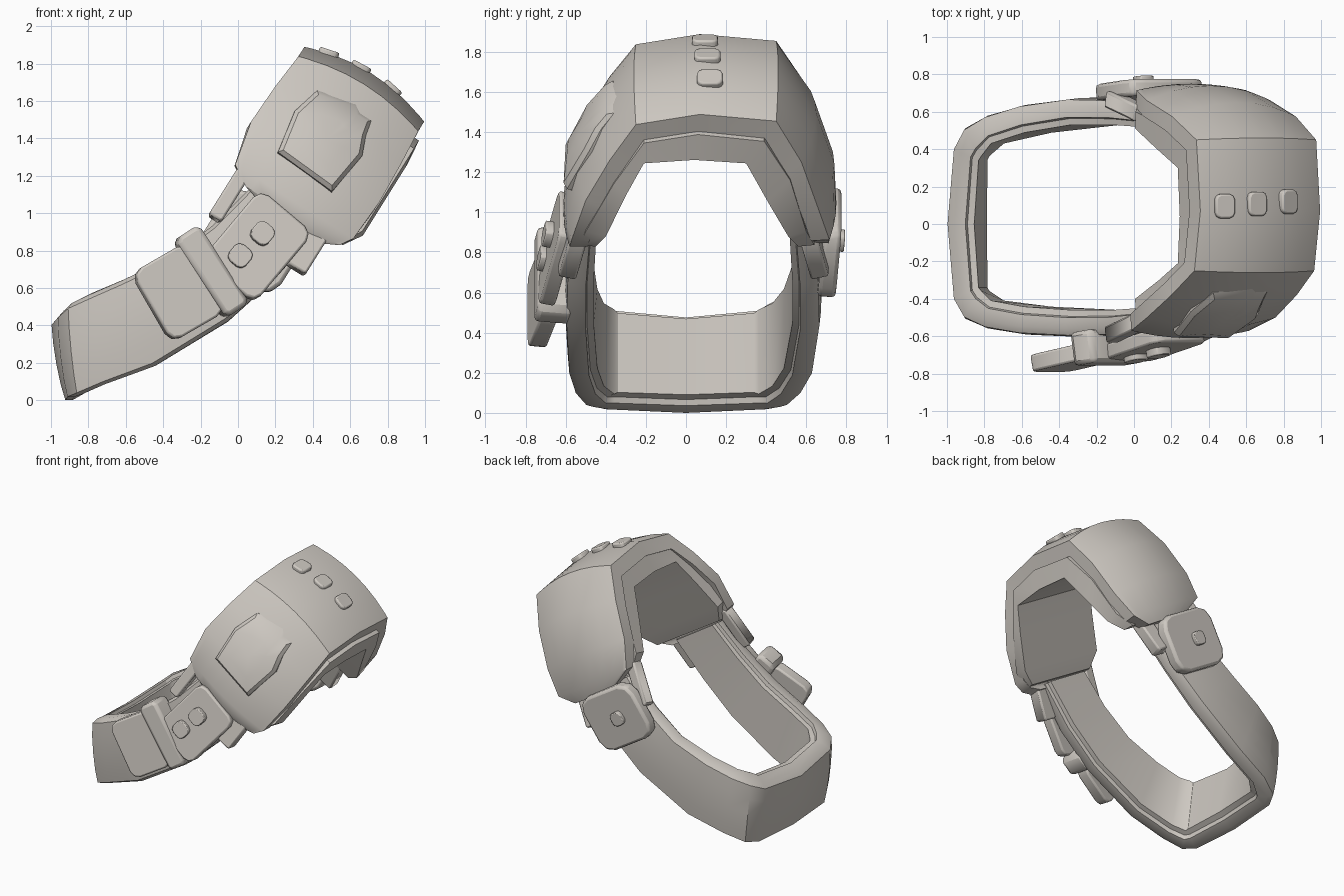
import bpy, bmesh
from math import sin, cos, radians
from mathutils import Vector, Matrix

old = bpy.data.objects.get("Cube")
if old:
    bpy.data.objects.remove(old, do_unlink=True)

grey = bpy.data.materials.new("warm_grey")
grey.use_nodes = True
COLOUR = (0.62, 0.585, 0.54, 1)
grey.diffuse_color = COLOUR
grey.node_tree.nodes["Principled BSDF"].inputs["Base Color"].default_value = COLOUR

TILT = radians(58)


def tilted(y, a, b):
    """Point from depth y, distance a along the tilted axis and b across it."""
    return Vector((a * cos(TILT) + b * sin(TILT), y, a * sin(TILT) - b * cos(TILT)))


def finish(name, bm, bevel=0):
    bmesh.ops.recalc_face_normals(bm, faces=bm.faces)
    me = bpy.data.meshes.new(name)
    bm.to_mesh(me)
    bm.free()
    me.materials.append(grey)
    ob = bpy.data.objects.new(name, me)
    bpy.context.collection.objects.link(ob)
    bpy.ops.object.select_all(action="DESELECT")
    ob.select_set(True)
    bpy.context.view_layer.objects.active = ob
    bpy.ops.object.shade_smooth_by_angle(angle=radians(32))
    if bevel:
        mod = ob.modifiers.new("soft_edges", "BEVEL")
        mod.width = bevel
        mod.segments = 2


def loft(name, sections):
    """Skin closed cross-sections and cap both ends."""
    bm = bmesh.new()
    rings = [[bm.verts.new(p) for p in s] for s in sections]
    n = len(rings[0])
    for r, s in zip(rings, rings[1:]):
        for i in range(n):
            j = (i + 1) % n
            bm.faces.new((r[i], r[j], s[j], s[i]))
    bm.faces.new(rings[0])
    bm.faces.new(rings[-1])
    finish(name, bm)


def plate(name, loc, size, across, along, cut, bevel):
    """Plate with clipped corners; size is across, along, thick."""
    bm = bmesh.new()
    bmesh.ops.create_cube(bm, size=1)
    bmesh.ops.scale(bm, vec=size, verts=bm.verts)
    edges = [e for e in bm.edges
             if abs(e.verts[0].co.z - e.verts[1].co.z) > size[2] / 2]
    bmesh.ops.bevel(bm, geom=edges, offset=cut, segments=2, profile=0.5, affect="EDGES")
    rot = Matrix((across, along, across.cross(along))).transposed().to_4x4()
    bm.transform(Matrix.Translation(loc) @ rot)
    finish(name, bm, bevel)


def block(name, loc, size, angle, lean, cut, bevel=0.012):
    """Plate on the front or back, turned by angle and leaning in depth."""
    c, s = cos(radians(angle)), sin(radians(angle))
    plate(name, loc, size, Vector((s, 0, -c)), Vector((c, lean, s)).normalized(), cut, bevel)


# Head shell: depth, along, left edge, right edge, bulge in depth, bulge along
HEAD = [
    (-.57, .95, -.42, -.06, -.02, 0), (-.58, .99, -.57, .02, -.03, 0),
    (-.57, 1.06, -.68, .065, -.04, 0), (-.50, 1.30, -.73, .08, -.055, .02),
    (-.38, 1.53, -.72, .07, -.045, .04), (-.25, 1.73, -.70, .055, -.01, .06),
    (.07, 1.79, -.70, .055, 0, .07), (.45, 1.75, -.70, .055, .01, .06),
    (.575, 1.52, -.71, .07, .075, .04), (.66, 1.25, -.70, .08, .08, .02),
    (.715, 1.05, -.64, .05, .035, 0), (.71, .96, -.44, -.06, .02, 0)]


def head_section(y, a, left, right, dy, da):
    steps = [-1, -.9, -.6, -.3, 0, .3, .6, .9, 1]
    mid, half = (left + right) / 2, (right - left) / 2
    pts = [tilted(y + dy * (1 - v * v), a + da * (1 - v * v), mid + half * v)
           for v in steps]
    iy, ia = .06 + (y - .06) * .86, 1 + (a - 1) * .86
    return pts + [tilted(iy, ia, mid + half * v) for v in (1, -1)]


loft("head_shell", [head_section(*s) for s in HEAD])

# Lining under the shell, reaching slightly past its lower edge
LINING = [(-.53, 1.0, -.45, 1.0), (-.50, 1.12, -.40, 1.1), (-.36, 1.40, -.30, 1.34),
          (-.21, 1.64, -.21, 1.53), (.06, 1.69, .04, 1.55), (.39, 1.65, .30, 1.53),
          (.52, 1.42, .41, 1.3), (.60, 1.12, .51, 1.1), (.64, 1.0, .56, 1.0)]


def lining_section(oy, oa, iy, ia):
    left, right = (-.69, .085) if oa > 1.05 else (-.6, .02)
    return [tilted(oy, oa, left), tilted(oy, oa, right),
            tilted(iy, ia, right + .015), tilted(iy, ia, left + .01)]


loft("head_lining", [lining_section(*s) for s in LINING])

# Strap: outer upper edge, outer lower edge, depth, inward offset
STRAP = [
    ((.06, 1.13), (.42, .9), .59, (0, .11, 0)),
    ((-.14, .93), (.19, .64), .625, (0, .13, 0)),
    ((-.37, .76), (-.06, .42), .63, (.01, .135, 0)),
    ((-.62, .64), (-.45, .18), .605, (.02, .14, .01)),
    ((-.80, .56), (-.72, .08), .56, (.03, .14, .02)),
    ((-.91, .51), (-.86, .02), .5, (.09, .14, .04)),
    ((-.965, .46), (-.91, 0), .4, (.13, .06, .07)),
    ((-1, .42), (-.92, -.02), 0, (.14, 0, .08))]
# Across position and depth (0 inner, 1 outer) of the strap's cross-section
PROFILE = [(-.86, 0), (-.88, .25), (-1, .3), (-1, .75), (-.92, 1), (-.5, 1.06), (0, 1.08),
           (.5, 1.06), (.92, 1), (1, .75), (1, .3), (.88, .25), (.86, 0)]


def strap_section(upper, lower, depth, inward, side):
    pts = []
    up, low = (Vector((p[0], -depth, p[1])) for p in (upper, lower))
    shift = .035 * min(1, max(0, (upper[0] + .95) / .5))
    for v, n in PROFILE:
        p = up.lerp(low, (v + 1) / 2) + Vector(inward) * (1 - n)
        pts.append(Vector((max(p.x, -1), p.y * side + shift, max(p.z, 0))))
    return pts


loft("strap", [strap_section(*s, 1) for s in STRAP]
     + [strap_section(*s, -1) for s in STRAP[-2::-1]])

# Raised emblem plate following the front of the head
OUTLINE = [(.42, 1.65), (.63, 1.58), (.65, 1.53), (.71, 1.49), (.68, 1.41),
           (.66, 1.30), (.50, 1.11), (.21, 1.32), (.30, 1.54)]


def front_depth(a, b):
    for s, t in zip(HEAD, HEAD[1:6]):
        if s[1] <= a <= t[1]:
            break
    k = (a - s[1]) / (t[1] - s[1])
    v = (b + .32) / .39
    y, bulge = (s[i] + (t[i] - s[i]) * k for i in (0, 4))
    return y + bulge * max(0, 1 - v * v)


def emblem_point(x, z, scale, lift):
    x, z = .46 + (x - .46) * scale, 1.38 + (z - 1.38) * scale
    a = x * cos(TILT) + z * sin(TILT)
    b = x * sin(TILT) - z * cos(TILT)
    return tilted(front_depth(a, b) - lift, a + lift * .3, b)


bm = bmesh.new()
tiers = [[bm.verts.new(emblem_point(x, z, sc, lift)) for x, z in OUTLINE]
         for sc, lift in ((1, -.04), (1, .025), (.9, .045), (.5, .05))]
hub = bm.verts.new(emblem_point(.46, 1.38, 1, .05))
count = len(OUTLINE)
for i in range(count):
    j = (i + 1) % count
    for r, s in zip(tiers, tiers[1:]):
        bm.faces.new((r[i], r[j], s[j], s[i]))
    bm.faces.new((tiers[-1][i], tiers[-1][j], hub))
finish("emblem_plate", bm)

# Three buttons on top of the head
for i, (x, z, ang) in enumerate([(.48, 1.84, -18), (.65, 1.765, -28), (.815, 1.655, -42)]):
    slope = Vector((cos(radians(ang)), 0, sin(radians(ang))))
    plate(f"top_button_{i + 1}", (x, .095 + .012 * i, z), (.13, .11, .07),
          Vector((0, 1, 0)), slope, .03, .01)

# Lugs that join the head to the strap
for side, y in (("front", -.555), ("back", .63)):
    for edge, b, width in (("lower", -.11, .12), ("upper", -.62, .08)):
        block(f"{side}_{edge}_lug", tilted(y, .91, b), (width, .32, .09), 58,
              .25 if y < 0 else -.25, .015)

# Front buckle with studs, keeper loop and loose strap end
block("buckle_plate", (.1, -.645, .82), (.37, .5, .08), 50, .22, .06)
for i, loc in enumerate([(.01, -.705, .77), (.13, -.68, .89)]):
    block(f"buckle_stud_{i + 1}", loc, (.115, .115, .06), 50, .22, .035, .006)
block("strap_loop", (-.145, -.66, .685), (.5, .15, .18), 33, .15, .03, .035)
block("strap_tip", (-.32, -.715, .575), (.43, .34, .09), 30, .2, .06)

# Back plate with its stud
block("back_plate", (.08, .715, .85), (.5, .43, .09), 58, .08, .1, .02)
block("back_stud", (.05, .765, .86), (.1, .1, .05), 58, .08, .03, .006)
